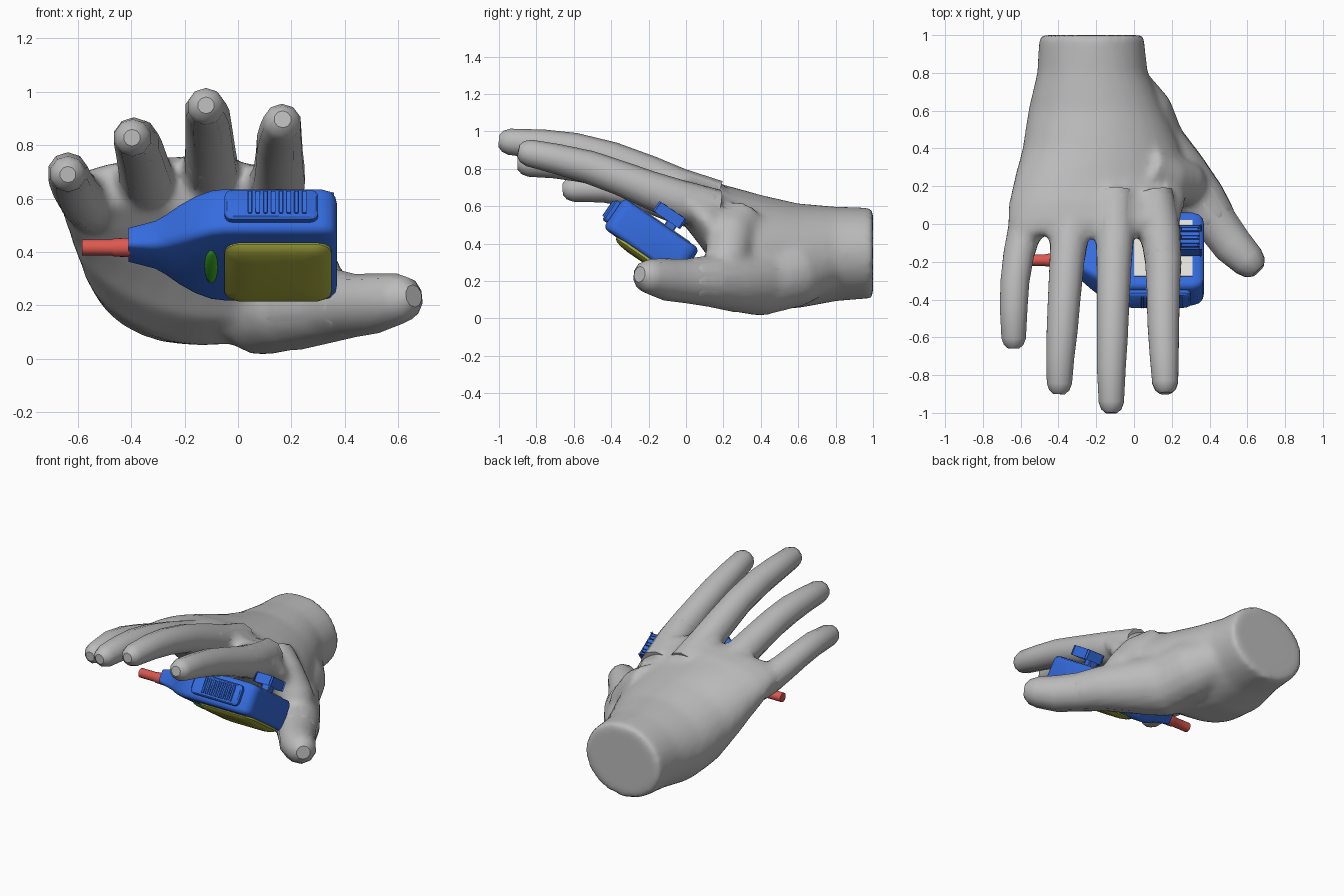
import bpy, bmesh, math
from mathutils import Vector

if "Cube" in bpy.data.objects:
    bpy.data.objects.remove(bpy.data.objects["Cube"])


def material(name, rgb):
    m = bpy.data.materials.new(name)
    m.diffuse_color = (*rgb, 1)
    m.use_nodes = True
    m.node_tree.nodes["Principled BSDF"].inputs["Base Color"].default_value = m.diffuse_color
    return m


GREY = material("grey skin", (0.50, 0.50, 0.50))
BLUE = material("blue casing", (0.035, 0.15, 0.74))
YELLOW = material("olive yellow", (0.42, 0.43, 0.05))
RED = material("red cable", (0.72, 0.10, 0.08))
GREEN = material("green button", (0.05, 0.42, 0.02))
PALE = material("pale back", (0.75, 0.74, 0.70))


def finish(bm, name, mat, angle=40):
    bmesh.ops.recalc_face_normals(bm, faces=bm.faces)
    me = bpy.data.meshes.new(name)
    bm.to_mesh(me)
    bm.free()
    me.materials.append(mat)
    ob = bpy.data.objects.new(name, me)
    bpy.context.collection.objects.link(ob)
    bpy.ops.object.select_all(action='DESELECT')
    ob.select_set(True)
    bpy.context.view_layer.objects.active = ob
    bpy.ops.object.shade_smooth_by_angle(angle=math.radians(angle))
    return ob


def loft(bm, rings):
    rows = [[bm.verts.new(p) for p in r] for r in rings]
    k = len(rows[0])
    for a, b in zip(rows, rows[1:]):
        for i in range(k):
            j = (i + 1) % k
            bm.faces.new((a[i], a[j], b[j], b[i]))
    bm.faces.new(rows[0][::-1])
    bm.faces.new(rows[-1])


def tube(path, sides=10, tip=True):
    """Rings around a path of (x, y, z, radius), with a blunt faceted tip."""
    pts = [(Vector(p[:3]), p[3]) for p in path]
    if tip:
        (p0, _), (p1, r) = pts[-2:]
        d = (p1 - p0).normalized()
        pts += [(p1 + d * r * 0.5, r * 0.8), (p1 + d * r * 0.8, r * 0.45)]
    rings = []
    for i, (p, r) in enumerate(pts):
        d = (pts[min(i + 1, len(pts) - 1)][0] - pts[max(i - 1, 0)][0]).normalized()
        side = d.cross(Vector((0, 0, 1))).normalized()
        up = side.cross(d)
        ang = [2 * math.pi * (k + 0.5) / sides for k in range(sides)]
        rings.append([p + r * (side * math.cos(t) + up * math.sin(t)) for t in ang])
    return rings


# ---- hand: digits are low-poly tubes, the palm is fused from lofts
digits = {
    "index_finger": [(.10, .16, .58, .11), (.14, -.05, .635, .11), (.155, -.2, .69, .10),
                     (.155, -.35, .75, .092), (.155, -.52, .81, .088), (.16, -.7, .855, .08),
                     (.165, -.84, .885, .072)],
    "middle_finger": [(-.1, .16, .63, .11), (-.1, -.04, .70, .105), (-.105, -.2, .775, .097),
                      (-.11, -.4, .855, .09), (-.115, -.6, .907, .086), (-.12, -.76, .93, .08),
                      (-.12, -.945, .945, .07)],
    "ring_finger": [(-.32, .16, .60, .11), (-.34, -.04, .665, .105), (-.355, -.2, .725, .096),
                    (-.37, -.4, .785, .09), (-.38, -.56, .815, .086), (-.39, -.7, .827, .078),
                    (-.395, -.845, .828, .07)],
    "little_finger": [(-.52, .16, .55, .10), (-.58, -.04, .595, .093), (-.61, -.16, .635, .085),
                      (-.63, -.3, .675, .08), (-.637, -.44, .697, .077), (-.637, -.605, .692, .068)],
    "thumb": [(.10, .40, .21, .185), (.24, .25, .2, .165), (.36, .12, .2, .137),
              (.44, 0, .2, .118), (.52, -.11, .208, .112), (.605, -.195, .225, .095)],
}
bm = bmesh.new()
for name, path in digits.items():
    fb = bmesh.new()
    loft(fb, tube(path))
    finish(fb, name, GREY)
    root = path[:4] if name == "thumb" else path[:3]
    loft(bm, tube(root, 16, False))

# palm and wrist sections: y, centre x, centre z, half width, half height, roll
sections = [(1.0, -.225, .35, .277, .242, 0), (.8, -.22, .345, .293, .253, 0),
            (.6, -.2, .335, .36, .28, .05), (.4, -.17, .355, .425, .30, .2),
            (.25, -.175, .425, .465, .265, .22), (.12, -.195, .535, .47, .205, .08),
            (.02, -.21, .61, .46, .15, 0), (-.06, -.22, .65, .43, .09, 0)]
rings = []
for y, cx, cz, rx, rz, roll in sections:
    c, s = math.cos(roll), math.sin(roll)
    ring = []
    for k in range(28):
        t = 2 * math.pi * k / 28
        u, w = rx * math.cos(t), rz * math.sin(t)
        ring.append((cx + u * c + w * s, y, cz - u * s + w * c))
    rings.append(ring)
loft(bm, rings)
# thumb mound and the web between thumb and index finger
loft(bm, tube([(-.08, .75, .30, .15), (.02, .58, .25, .19), (.10, .38, .2, .19), (.2, .28, .2, .17)], 16, False))
loft(bm, tube([(.05, .30, .52, .13), (.17, .24, .44, .13), (.27, .22, .32, .12), (.32, .18, .22, .1)], 16, False))
palm = finish(bm, "palm_and_wrist", GREY)
rm = palm.modifiers.new("fuse", 'REMESH')
rm.mode = 'VOXEL'
rm.voxel_size = 0.022
rm.use_smooth_shade = True
sm = palm.modifiers.new("relax", 'SMOOTH')
sm.factor = 0.5
sm.iterations = 7

# ---- device frame: x along the device, v down its tilted face, n out of its lower front
V, N = Vector((0, .824, -.566)), Vector((0, -.566, -.824))
O = Vector((0, -.185, .427))


def P(x, v, n):
    return O + Vector((x, 0, 0)) + V * v + N * n


def rounded(hu, hw, r, seg=4):
    pts = []
    for q, (su, sw) in enumerate(((1, 1), (-1, 1), (-1, -1), (1, -1))):
        for k in range(seg + 1):
            t = math.pi / 2 * (q + k / seg)
            pts.append((su * (hu - r) + r * math.cos(t), sw * (hw - r) + r * math.sin(t)))
    return pts


def box(name, x, v, n, mat, bevel=0.0):
    b = bmesh.new()
    bmesh.ops.create_cube(b, size=1)
    for p in b.verts:
        c = [(a[0] + a[1]) / 2 + (a[1] - a[0]) * q for a, q in zip((x, v, n), p.co)]
        p.co = P(*c)
    if bevel:
        bmesh.ops.bevel(b, geom=b.edges[:], offset=bevel, segments=3, profile=0.5, affect='EDGES')
    return finish(b, name, mat)


# casing tapering to a neck: x, half v, half n, corner radius
casing = [(.37, .185, .072, .02), (.364, .213, .086, .028), (.345, .234, .095, .03),
          (.31, .245, .1, .032), (-.05, .245, .1, .032), (-.1, .236, .1, .034),
          (-.16, .205, .096, .036), (-.22, .16, .086, .036), (-.27, .115, .072, .032),
          (-.31, .087, .062, .028), (-.41, .062, .043, .018)]
bm = bmesh.new()
loft(bm, [[P(x, v, n) for v, n in rounded(hv, hn, r)] for x, hv, hn, r in casing])
finish(bm, "device_casing", BLUE)

# bulging yellow screen on the lower front
bm = bmesh.new()
rings = []
for n, k in ((.09, 1), (.106, 1), (.118, .93), (.127, .78), (.132, .5)):
    rings.append([P(.15 + x * k, .03 + v * k, n) for x, v in rounded(.2, .188, .06, 5)])
loft(bm, rings)
finish(bm, "screen", YELLOW)

# oval button
bm = bmesh.new()
bmesh.ops.create_uvsphere(bm, u_segments=20, v_segments=10, radius=1)
for p in bm.verts:
    p.co = P(-.1 + p.co.x * .025, p.co.y * .11, .098 + p.co.z * .017)
finish(bm, "button", GREEN)

# ribbed grip panel on the upper edge
bm = bmesh.new()
rings = []
for v, k in ((-.23, 0), (-.265, 0), (-.274, .008)):
    rings.append([P(.125 + x, v, n) for x, n in rounded(.175 - k, .066 - k, .028)])
loft(bm, rings)
finish(bm, "grip_panel", BLUE)
for i in range(8):
    x = .045 + i * .029
    box(f"grip_rib_{i + 1}", (x - .006, x + .006), (-.283, -.27), (-.048, .045), BLUE, .003)

# pale back plate and ribbed clip behind it
box("back_plate", (0, .31), (-.18, .18), (-.104, -.098), PALE)
box("clip_stem", (.25, .30), (.02, .07), (-.15, -.09), BLUE, .006)
box("clip", (.24, .35), (-.068, .088), (-.180, -.138), BLUE, .01)
for i in range(3):
    v = -.04 + i * .05
    box(f"clip_rib_{i + 1}", (.25, .34), (v - .01, v + .01), (-.188, -.175), BLUE, .004)

# red cable with a collar
bm = bmesh.new()
cable = [(-.405, .036), (-.465, .034), (-.472, .030), (-.585, .030)]
loft(bm, [[P(x, r * math.cos(2 * math.pi * k / 20), .012 + r * math.sin(2 * math.pi * k / 20))
           for k in range(20)] for x, r in cable])
finish(bm, "cable", RED)
